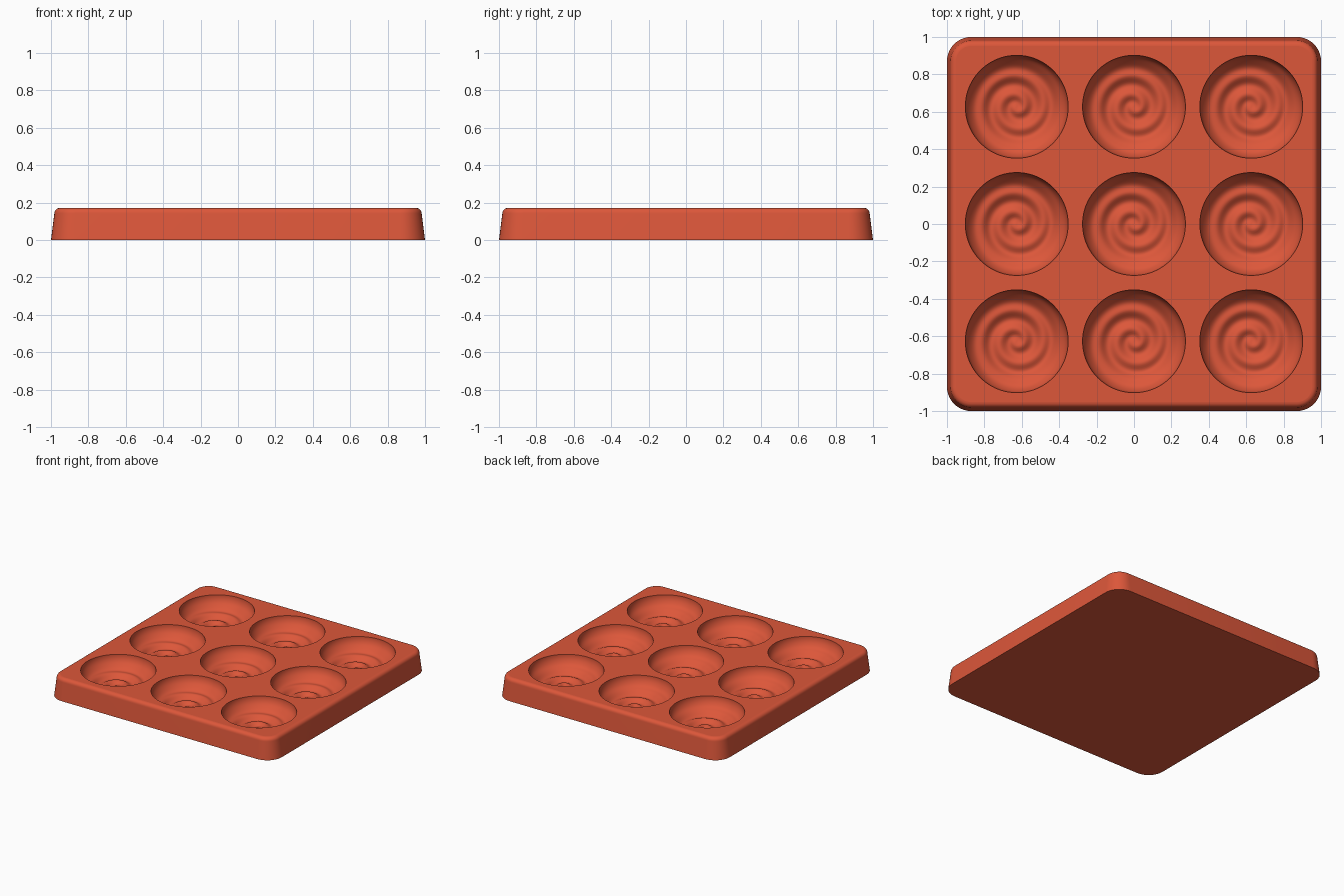
import bpy
import bmesh
from math import sin, cos, pi, sqrt

default = bpy.data.objects.get("Cube")
if default:
    bpy.data.objects.remove(default, do_unlink=True)

HEIGHT = 0.172      # deck height
CUP_R = 0.275       # cup radius at the rim
CUP_DEPTH = 0.125
SPACING = 0.627     # distance between cup centres
PITCH = 0.1         # radial gap between turns of the swirl
SEGS, RINGS = 72, 42

# Silicone colour
red = bpy.data.materials.new("brick red silicone")
red.use_nodes = True
colour = (0.72, 0.095, 0.042, 1.0)
red.diffuse_color = colour
red.node_tree.nodes["Principled BSDF"].inputs["Base Color"].default_value = colour

bm = bmesh.new()


def rounded_square(half, radius, z, steps=10):
    """Counter-clockwise loop of vertices around a square with round corners."""
    loop = []
    for k, (sx, sy) in enumerate([(1, 1), (-1, 1), (-1, -1), (1, -1)]):
        for i in range(steps + 1):
            a = (k + i / steps) * pi / 2
            loop.append(bm.verts.new((sx * (half - radius) + radius * cos(a),
                                      sy * (half - radius) + radius * sin(a), z)))
    return loop


def bridge(a, b):
    for i in range(len(a)):
        j = (i + 1) % len(a)
        bm.faces.new((a[i], a[j], b[j], b[i]))


def loop_edges(loop):
    return [bm.edges.get((loop[i - 1], loop[i])) for i in range(len(loop))]


def cup_height(r, a):
    """Rounded bowl with a one-armed spiral ridge that fades at rim and centre."""
    bowl = CUP_DEPTH * sqrt(max(0.0, 1 - (r / CUP_R) ** 3.5))
    fade = min(1, r / 0.04) * min(1, max(0, (0.26 - r) / 0.09))
    ridge = 0.011 * fade * cos(2 * pi * (r - 0.14) / PITCH - a)
    return HEIGHT - bowl + ridge


def add_cup(cx, cy):
    """Build one cup and return the loop of its rim."""
    rings = []
    for k in range(RINGS, 0, -1):
        r = CUP_R * sin(pi / 2 * k / RINGS)
        rings.append([bm.verts.new((cx + r * cos(a), cy + r * sin(a), cup_height(r, a)))
                      for a in (2 * pi * i / SEGS for i in range(SEGS))])
    for outer, inner in zip(rings, rings[1:]):
        bridge(outer, inner)
    tip = bm.verts.new((cx, cy, cup_height(0, 0)))
    last = rings[-1]
    for i in range(SEGS):
        bm.faces.new((last[i], last[(i + 1) % SEGS], tip))
    return rings[0]


# Tapered outer wall with a rounded top edge
bevel = 0.03
wall = [(1.0, 0.0)]
for i in range(7):
    a = pi / 2 * i / 6
    wall.append((0.982 - bevel * (1 - cos(a)), HEIGHT - bevel * (1 - sin(a))))
loops = [rounded_square(h, 0.13 - (1 - h), z) for h, z in wall]
for low, high in zip(loops, loops[1:]):
    bridge(low, high)
bm.faces.new(list(reversed(loops[0])))

# Nine cups and the deck between them
edges = loop_edges(loops[-1])
for row in (-1, 0, 1):
    for col in (-1, 0, 1):
        edges += loop_edges(add_cup(col * SPACING, row * SPACING))
bmesh.ops.triangle_fill(bm, edges=edges, use_beauty=True, normal=(0, 0, 1))
bmesh.ops.recalc_face_normals(bm, faces=bm.faces)

mesh = bpy.data.meshes.new("mould_tray")
bm.to_mesh(mesh)
bm.free()
mesh.materials.append(red)
tray = bpy.data.objects.new("mould_tray", mesh)
bpy.context.collection.objects.link(tray)

# Smooth curves, crisp rims and a flat deck
for ob in bpy.context.selected_objects:
    ob.select_set(False)
tray.select_set(True)
bpy.context.view_layer.objects.active = tray
bpy.ops.object.shade_smooth_by_angle(angle=0.75)
for p in mesh.polygons:
    if p.normal.z > 0.9999 and p.center.z > HEIGHT - 0.0005:
        p.use_smooth = False
